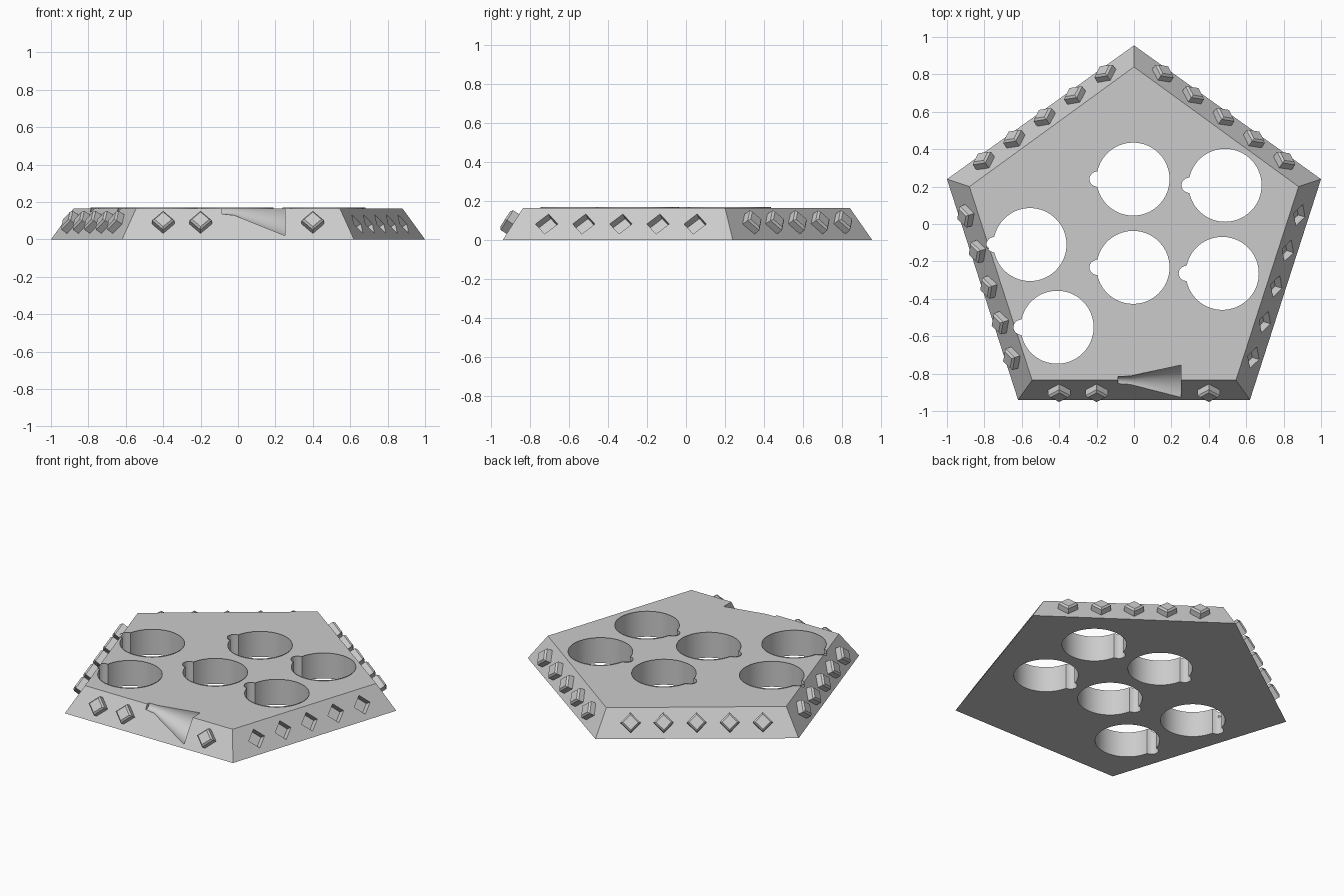
import bpy
import bmesh
import math
from mathutils import Vector, Matrix

cube = bpy.data.objects.get("Cube")
if cube:
    bpy.data.objects.remove(cube, do_unlink=True)

# Single grey material
grey = bpy.data.materials.new("plain_grey")
grey.use_nodes = True
COLOUR = (0.6, 0.6, 0.6, 1)
grey.diffuse_color = COLOUR
for node in grey.node_tree.nodes:
    if node.type == 'BSDF_PRINCIPLED':
        node.inputs["Base Color"].default_value = COLOUR

HEIGHT = 0.165


def loft(name, rings, caps=True, matrix=None):
    """Skin a list of equal-length rings into a mesh object."""
    bm = bmesh.new()
    loops = [[bm.verts.new(p) for p in ring] for ring in rings]
    for low, high in zip(loops, loops[1:]):
        for i in range(len(low)):
            j = (i + 1) % len(low)
            bm.faces.new((low[i], low[j], high[j], high[i]))
    if caps:
        bm.faces.new(loops[0][::-1])
        bm.faces.new(loops[-1])
    if matrix:
        bm.transform(matrix)
    bmesh.ops.recalc_face_normals(bm, faces=bm.faces)
    mesh = bpy.data.meshes.new(name)
    bm.to_mesh(mesh)
    bm.free()
    mesh.materials.append(grey)
    obj = bpy.data.objects.new(name, mesh)
    bpy.context.collection.objects.link(obj)
    return obj


def activate(obj):
    bpy.ops.object.select_all(action='DESELECT')
    obj.select_set(True)
    bpy.context.view_layer.objects.active = obj


def cut(target, cutter):
    cutter.hide_render = True
    mod = target.modifiers.new("cut", 'BOOLEAN')
    mod.operation = 'DIFFERENCE'
    mod.solver = 'EXACT'
    mod.object = cutter
    activate(target)
    bpy.ops.object.modifier_apply(modifier=mod.name)
    bpy.data.objects.remove(cutter, do_unlink=True)


def diamond(radius, z):
    return [(radius, 0, z), (0, radius, z), (-radius, 0, z), (0, -radius, z)]


def hole_outline(cx, cy, z, radius=0.195, offset=0.193, notch=0.04, count=144):
    """Circle with a small round notch on its left."""
    points = []
    for i in range(count):
        a = 2 * math.pi * i / count
        r = radius
        reach = notch ** 2 - (offset * math.sin(a)) ** 2
        if math.cos(a) < 0 and reach > 0:
            r = max(r, -offset * math.cos(a) + math.sqrt(reach))
        points.append((cx + r * math.cos(a), cy + r * math.sin(a), z))
    return points


# Five-sided sloping slab
base = [Vector(p) for p in ((-0.62, -0.94, 0), (0.62, -0.94, 0), (1, 0.24, 0),
                            (0, 0.955, 0), (-1, 0.24, 0))]
top = [Vector((x, y, HEIGHT)) for x, y in ((-0.545, -0.835), (0.545, -0.835),
                                           (0.88, 0.2), (0, 0.84), (-0.88, 0.2))]
body = loft("body", [base, top])

# Round through holes, each with a thin raised lip
HOLES = ((-0.005, 0.24), (0.487, 0.207), (-0.556, -0.11),
         (-0.005, -0.232), (0.472, -0.264), (-0.411, -0.552))
for x, y in HOLES:
    cut(body, loft("hole_cutter", [hole_outline(x, y, -0.1), hole_outline(x, y, 0.3)]))
    lip = loft("hole_lip", [hole_outline(x, y, HEIGHT), hole_outline(x, y, HEIGHT + 0.005)],
               caps=False)
    activate(lip)
    bpy.ops.object.shade_smooth_by_angle(angle=math.radians(30))

# Horn-shaped groove along the front edge
groove = []
for x, y, z, r in ((-0.085, -0.845, 0.165, 0.03), (-0.02, -0.848, 0.163, 0.035),
                   (0.25, -0.88, 0.14, 0.128)):
    angles = [2 * math.pi * i / 48 for i in range(48)]
    groove.append([(x, y + r * math.cos(a), z + r * math.sin(a)) for a in angles])
cut(body, loft("groove_cutter", groove))

# Diamond studs on four sides, matching sockets on the right side
SIDES = ("front", "right", "back_right", "back_left", "left")
for i, side in enumerate(SIDES):
    j = (i + 1) % 5
    low, high = (base[i] + base[j]) / 2, (top[i] + top[j]) / 2
    along = (base[j] - base[i]).normalized()
    up = (high - low).normalized()
    normal = along.cross(up)
    frame = Matrix((along, up, normal)).transposed().to_4x4()
    for step in (-2, -1, 0, 1, 2):
        if side == "front" and step in (0, 1):
            continue
        place = Matrix.Translation((low + high) / 2 + along * step * 0.2) @ frame
        if side == "right":
            cut(body, loft("socket_cutter", [diamond(0.06, -0.045), diamond(0.06, 0.03)],
                           matrix=place))
        else:
            loft(side + "_stud", [diamond(0.06, -0.02), diamond(0.06, 0.036),
                                  diamond(0.046, 0.047)], matrix=place)

activate(body)
bpy.ops.object.shade_smooth_by_angle(angle=math.radians(30))
